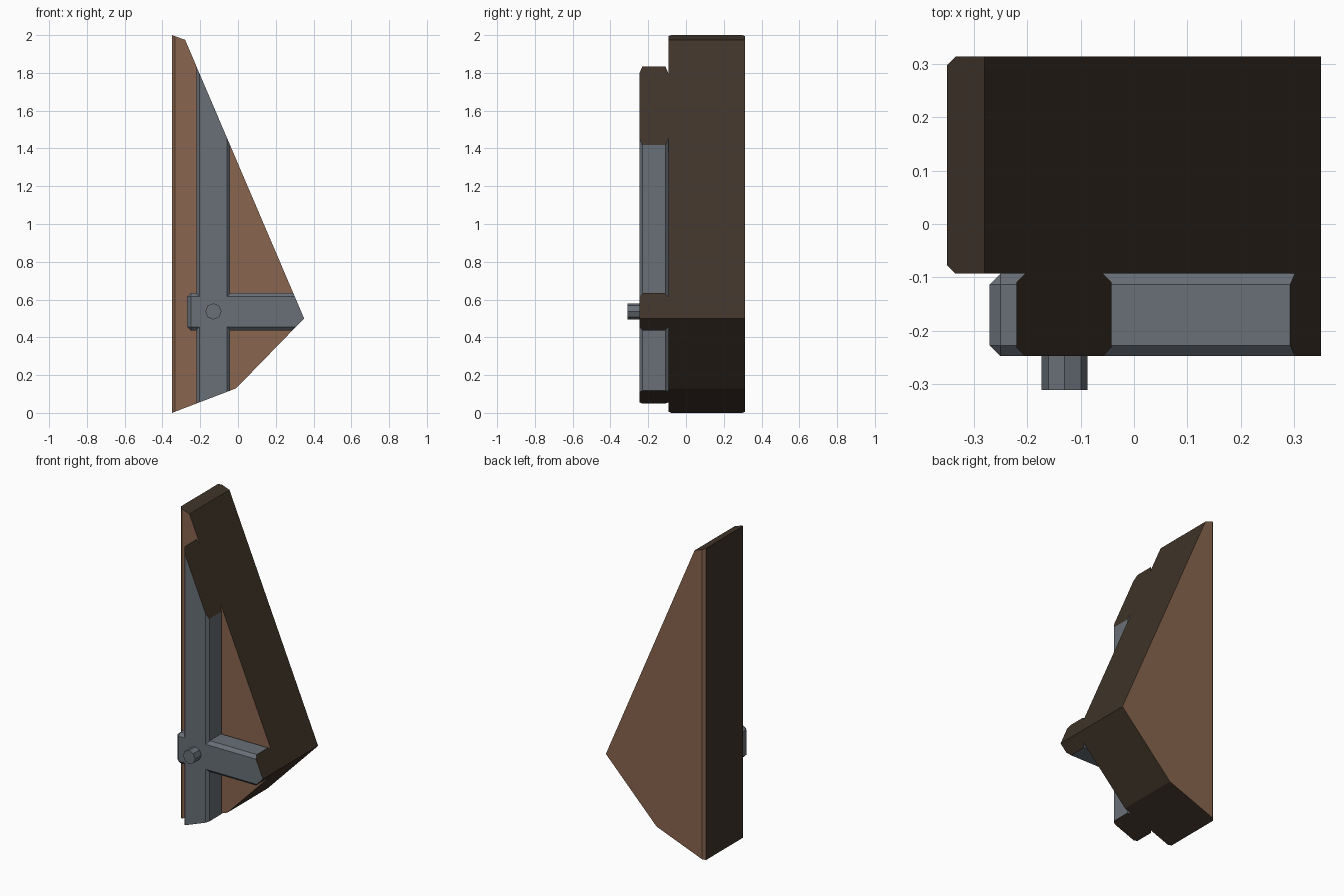
import bpy, bmesh, math
from mathutils import Vector

cube = bpy.data.objects.get("Cube")
if cube:
    bpy.data.objects.remove(cube, do_unlink=True)


def material(name, color):
    m = bpy.data.materials.new(name)
    m.use_nodes = True
    m.diffuse_color = (*color, 1)
    m.node_tree.nodes["Principled BSDF"].inputs["Base Color"].default_value = (*color, 1)
    return m


wood = material("brown wood", (0.25, 0.13, 0.075))
core = material("dark broken core", (0.05, 0.034, 0.022))
steel = material("grey steel", (0.14, 0.16, 0.185))

# Broken outline (x, z), counter-clockwise, starting on the straight left edge
OUTLINE = [(-0.35, 0), (-0.01, 0.13), (0.35, 0.5), (-0.28, 1.975), (-0.35, 2)]


def finish(name, bm, mats):
    mesh = bpy.data.meshes.new(name)
    bmesh.ops.recalc_face_normals(bm, faces=bm.faces)
    bm.to_mesh(mesh)
    bm.free()
    for m in mats:
        mesh.materials.append(m)
    obj = bpy.data.objects.new(name, mesh)
    bpy.context.collection.objects.link(obj)
    return obj


def broken_board(name, lo, hi, chamfer, surface, dark_left=False):
    """Chamfered box, snapped off along the broken outline."""
    bm = bmesh.new()
    bmesh.ops.create_cube(bm, size=1)
    lo, hi = Vector(lo), Vector(hi)
    for v in bm.verts:
        v.co = (lo + hi) / 2 + v.co * (hi - lo)
    bmesh.ops.bevel(bm, geom=bm.edges[:], offset=chamfer, segments=1, affect='EDGES')
    for f in bm.faces:
        f.material_index = int(dark_left and f.normal.x < -0.9)
    for (x0, z0), (x1, z1) in zip(OUTLINE, OUTLINE[1:]):
        cut = bmesh.ops.bisect_plane(
            bm, geom=bm.verts[:] + bm.edges[:] + bm.faces[:], dist=1e-5,
            plane_co=(x0, 0, z0), plane_no=(z1 - z0, 0, x0 - x1), clear_outer=True)
        rim = [g for g in cut["geom_cut"] if isinstance(g, bmesh.types.BMEdge)]
        if rim:
            for f in bmesh.ops.contextual_create(bm, geom=rim)["faces"]:
                f.material_index = 1
    return finish(name, bm, [surface, core])


# Main slab and the two crossing braces
broken_board("slab", (-0.35, -0.093, -0.5), (1, 0.313, 2.5), 0.016, wood, True)
broken_board("upright_brace", (-0.22, -0.247, -0.5), (-0.042, -0.093, 2.5), 0.016, steel)
broken_board("cross_brace", (-0.27, -0.247, 0.435), (1, -0.093, 0.635), 0.02, steel)

# Stud at the crossing
bm = bmesh.new()
bmesh.ops.create_cone(bm, cap_ends=True, segments=8, radius1=0.043, radius2=0.043, depth=0.08)
stud = finish("stud", bm, [steel])
stud.rotation_euler.x = math.pi / 2
stud.location = (-0.13, -0.271, 0.537)
